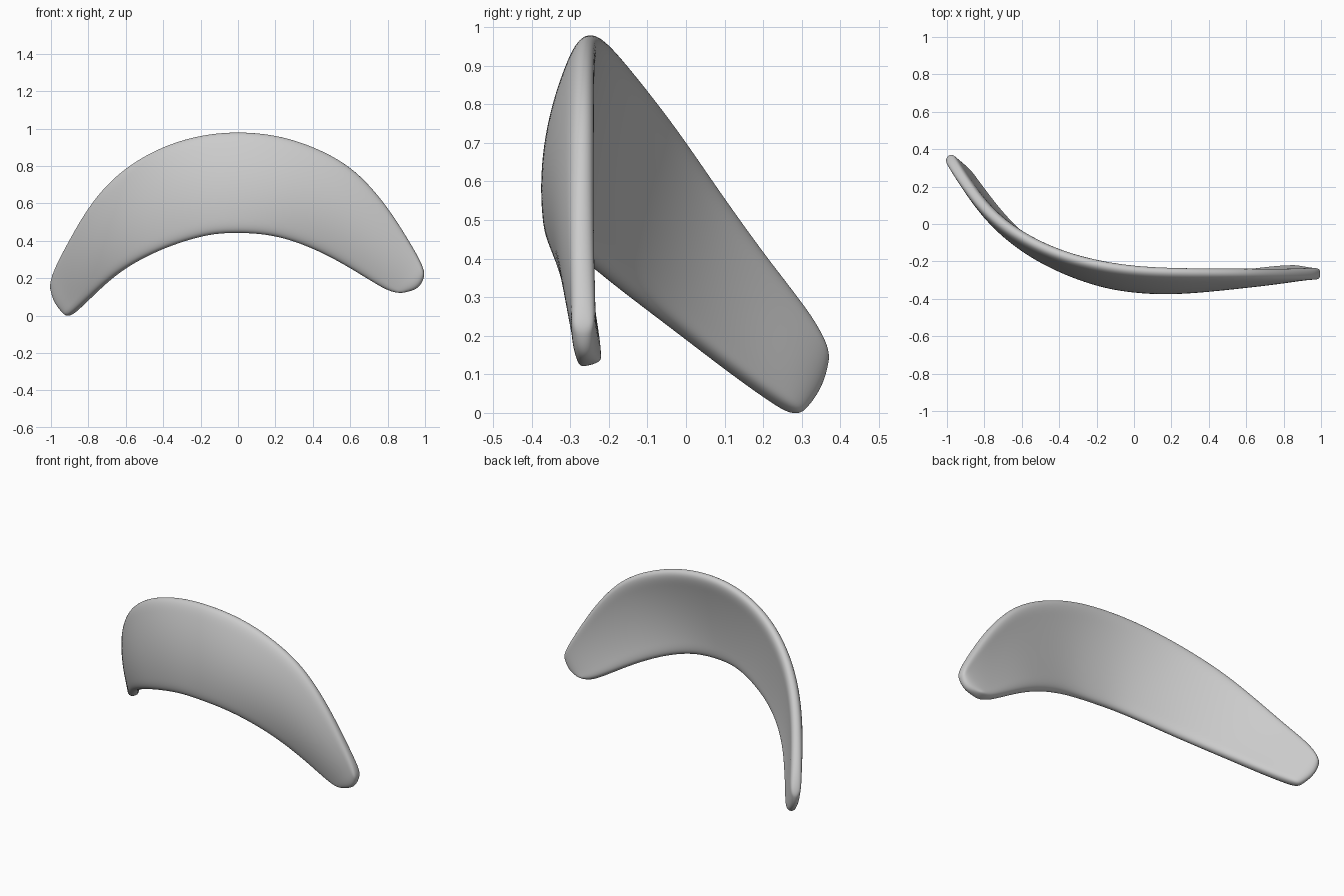
import bpy, bmesh, math
from mathutils import Vector

if "Cube" in bpy.data.objects:
    bpy.data.objects.remove(bpy.data.objects["Cube"])

# Stations along the crescent, left to right:
# outer x, outer z, inner x, inner z, depth y at outer edge / middle / inner edge
STATIONS = [
    (-.997, .15, -.907, -.012, .368, .348, .29),
    (-.975, .25, -.86, .025, .325, .275, .228),
    (-.90, .39, -.78, .10, .215, .14, .125),
    (-.80, .575, -.65, .222, .083, -.01, -.035),
    (-.66, .75, -.48, .322, -.035, -.137, -.17),
    (-.45, .89, -.30, .392, -.145, -.237, -.255),
    (-.22, .967, -.14, .435, -.21, -.30, -.31),
    (0, .988, 0, .44, -.243, -.33, -.33),
    (.22, .967, .16, .432, -.252, -.342, -.335),
    (.43, .897, .32, .390, -.255, -.335, -.315),
    (.63, .785, .50, .310, -.258, -.318, -.28),
    (.80, .585, .66, .215, -.263, -.298, -.255),
    (.915, .40, .77, .148, -.265, -.278, -.245),
    (.985, .28, .83, .124, -.265, -.265, -.245),
    (1.0, .22, .88, .124, -.268, -.262, -.245),
]
# How far each tip bulges outward (x, z)
LAST = len(STATIONS) - 1
TIP_BULGE = {0: (-.022, -.008), LAST: (.025, -.025)}
COLS = 6
RIM, MIDDLE = 0.06, 0.085      # plate thickness at the rim and along the middle

# Curved plate: mid-surface grid, bulging towards the front
bm = bmesh.new()
rows, weights = [], []
for i, (ox, oz, ix, iz, yo, ym, yi) in enumerate(STATIONS):
    bx, bz = TIP_BULGE.get(i, (0, 0))
    fade = min(1, min(i, LAST - i) / 4)
    ym += (MIDDLE - RIM) / 2 * fade
    row = []
    for k in range(COLS + 1):
        t = k / COLS
        s = math.sin(math.pi * t)
        y = yo * (1 - t) * (1 - 2 * t) + ym * 4 * t * (1 - t) + yi * t * (2 * t - 1)
        row.append(bm.verts.new(Vector((ox + (ix - ox) * t + bx * s, y,
                                        oz + (iz - oz) * t + bz * s))))
        weights.append((RIM + (MIDDLE - RIM) * 4 * t * (1 - t) * fade) / MIDDLE)
    rows.append(row)
for a, b in zip(rows, rows[1:]):
    for k in range(COLS):
        bm.faces.new((a[k], a[k + 1], b[k + 1], b[k]))
bmesh.ops.recalc_face_normals(bm, faces=bm.faces)
for f in bm.faces:
    f.smooth = True
me = bpy.data.meshes.new("curved_plate")
bm.to_mesh(me)
bm.free()
plate = bpy.data.objects.new("curved_plate", me)
bpy.context.collection.objects.link(plate)

# Thickness (fuller in the middle) and softly rounded rim
group = plate.vertex_groups.new(name="fullness")
for i, w in enumerate(weights):
    group.add([i], w, 'REPLACE')
sol = plate.modifiers.new("thickness", 'SOLIDIFY')
sol.thickness = MIDDLE
sol.offset = 0
sol.vertex_group = "fullness"
sub = plate.modifiers.new("rounding", 'SUBSURF')
sub.levels = sub.render_levels = 3
